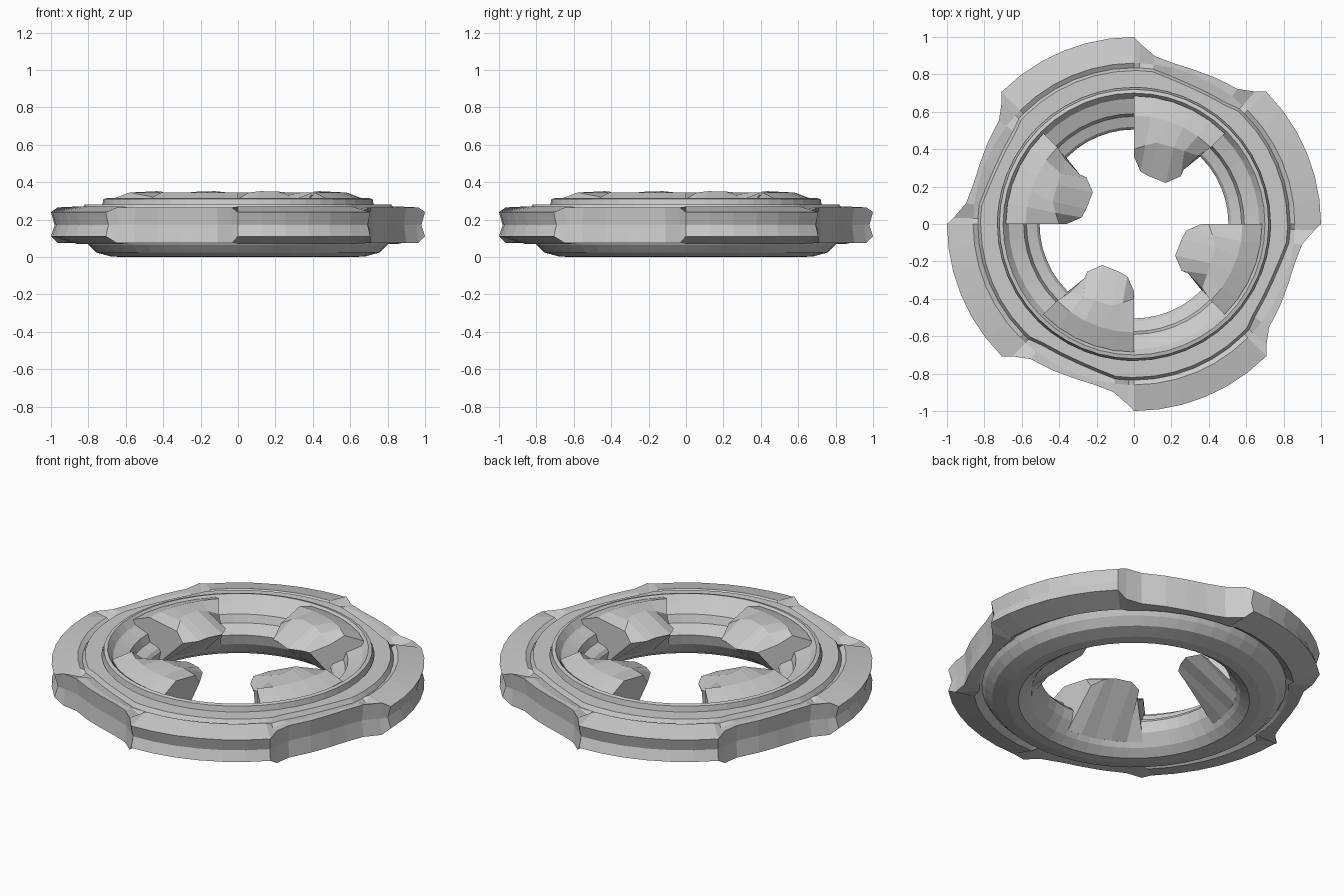
import bpy, bmesh
from math import radians, cos, sin, pi
from mathutils import Matrix

if "Cube" in bpy.data.objects:
    bpy.data.objects.remove(bpy.data.objects["Cube"])


def polar(r, deg, z):
    return (r * cos(radians(deg)), r * sin(radians(deg)), z)


def loft(name, rings, closed):
    """Join equal-length closed sections; cap the ends when not closed."""
    bm = bmesh.new()
    vs = [[bm.verts.new(p) for p in ring] for ring in rings]
    n, m = len(vs), len(vs[0])
    for i in range(n if closed else n - 1):
        a, b = vs[i], vs[(i + 1) % n]
        for j in range(m):
            k = (j + 1) % m
            bm.faces.new((a[j], a[k], b[k], b[j]))
    if not closed:
        bm.faces.new(vs[0])
        bm.faces.new(vs[-1])
    bmesh.ops.recalc_face_normals(bm, faces=bm.faces)
    me = bpy.data.meshes.new(name)
    bm.to_mesh(me)
    bm.free()
    ob = bpy.data.objects.new(name, me)
    bpy.context.collection.objects.link(ob)
    return ob


# Bowl-shaped core ring, turned profile (radius, height)
core = [(.68, .003), (.76, .025), (.80, .065), (.82, .10), (.82, .24),
        (.735, .255), (.725, .28), (.72, .31), (.70, .315), (.685, .295),
        (.67, .275), (.59, .245), (.575, .20), (.52, .18),
        (.505, .16), (.52, .10), (.57, .035), (.62, 0)]
loft("core_ring", [[polar(r, i * 7.5, z) for r, z in core]
                   for i in range(48)], True)

# Outer rim: four raised blades with recessed spans between them
blade = [(.78, .12), (.86, .07), (1.0, .11), (.98, .17), (1.0, .24),
         (.86, .27), (.835, .255), (.82, .28), (.73, .28)]


def span(r_out, notch, r_step):
    return [(.78, .12), (.83, .08), (r_out, .075), (r_out - .01, .17),
            (r_out, .265), (.86, .265 - notch), (r_step + .015, .255),
            (r_step, .28), (.73, .28)]


stations = [(a * 7.5, blade) for a in range(7)]
stations += [(47.5, span(.96, .03, .82)), (52.5, span(.91, 0, .80)),
             (61, span(.895, 0, .79)), (69, span(.885, 0, .79)),
             (76, span(.885, 0, .80)), (83, span(.905, 0, .82)),
             (88, span(.965, .03, .82))]
loft("blade_rim", [[polar(r, q * 90 + a, z) for r, z in prof]
                   for q in range(4) for a, prof in stations], True)


# Faceted claws reaching into the hole
def arc(r, z):
    return [polar(r, 90 - 9 * i, z) for i in range(6)]


rows = [
    arc(.685, .305),
    arc(.58, .345),
    [(0, .40, .31), (.06, .42, .345), (.12, .435, .352),
     (.21, .41, .35), (.27, .39, .33), (.345, .365, .29)],
    [(0, .36, .25), (.035, .28, .27), (.08, .255, .28),
     (.17, .22, .275), (.25, .255, .27), (.265, .29, .25)],
    arc(.55, .06),
    arc(.64, .10),
]
claw = loft("claw_1", list(zip(*rows)), False)
for i in range(1, 4):
    ob = bpy.data.objects.new("claw_%d" % (i + 1), claw.data.copy())
    ob.data.transform(Matrix.Rotation(i * pi / 2, 4, 'Z'))
    bpy.context.collection.objects.link(ob)
